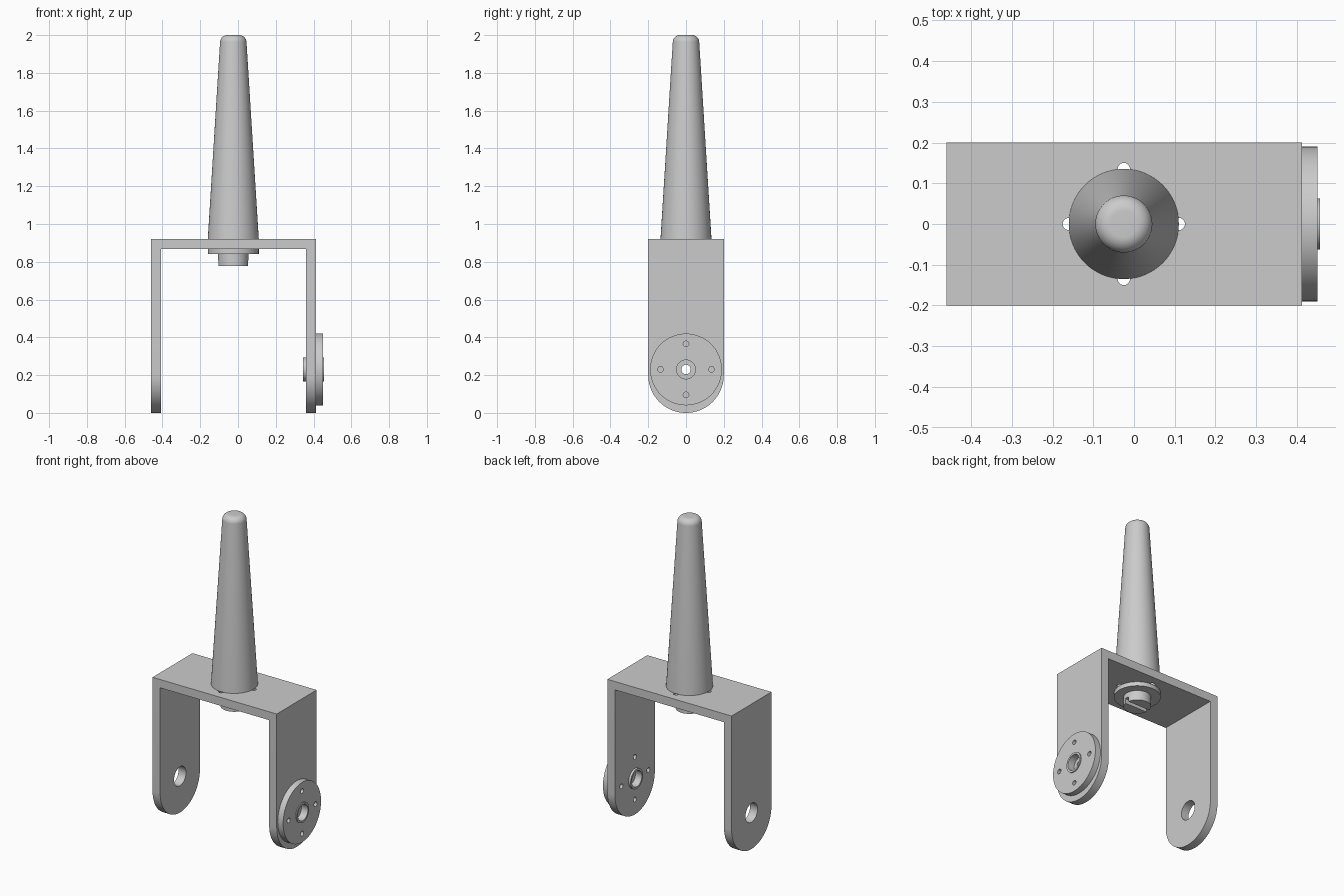
import bpy, bmesh
from math import pi, sin, cos, radians
from mathutils import Matrix, Vector

cube = bpy.data.objects.get("Cube")
if cube:
    bpy.data.objects.remove(cube, do_unlink=True)

metal = bpy.data.materials.new("light grey metal")
metal.use_nodes = True
GREY = (0.6, 0.6, 0.6, 1)
metal.diffuse_color = GREY
metal.node_tree.nodes["Principled BSDF"].inputs["Base Color"].default_value = GREY

TO_X = Matrix.Rotation(pi / 2, 4, "Y")   # turns the z axis onto x
CX = -0.025                              # handle axis
PIVOT_Z = 0.23                           # leg hole height
BOLT_R = 0.135                           # bolt circle


def finish(name, bm, matrix=Matrix()):
    bmesh.ops.remove_doubles(bm, verts=bm.verts, dist=1e-5)
    bmesh.ops.transform(bm, matrix=matrix, verts=bm.verts)
    bmesh.ops.recalc_face_normals(bm, faces=bm.faces)
    mesh = bpy.data.meshes.new(name)
    bm.to_mesh(mesh)
    bm.free()
    mesh.materials.append(metal)
    ob = bpy.data.objects.new(name, mesh)
    bpy.context.collection.objects.link(ob)
    return ob


def prism(name, points, step):
    """Extrude a closed outline along step."""
    bm = bmesh.new()
    face = bm.faces.new([bm.verts.new(p) for p in points])
    out = bmesh.ops.extrude_face_region(bm, geom=[face], use_keep_orig=True)
    moved = [g for g in out["geom"] if isinstance(g, bmesh.types.BMVert)]
    bmesh.ops.translate(bm, vec=Vector(step), verts=moved)
    return finish(name, bm)


def lathe(name, profile, matrix, closed=False, steps=64):
    """Turn a (radius, height) profile about z, then place it."""
    bm = bmesh.new()
    vs = [bm.verts.new((r, 0, h)) for r, h in profile]
    pairs = list(zip(vs, vs[1:])) + ([(vs[-1], vs[0])] if closed else [])
    edges = [bm.edges.new(p) for p in pairs]
    bmesh.ops.spin(bm, geom=vs + edges, axis=(0, 0, 1), cent=(0, 0, 0),
                   angle=2 * pi, steps=steps)
    return finish(name, bm, matrix)


def rod(name, r, a, b, matrix, steps=64):
    return lathe(name, [(0, a), (r, a), (r, b), (0, b)], matrix, steps=steps)


def cut(ob, cutters, operation="DIFFERENCE"):
    for c in cutters:
        mod = ob.modifiers.new("cut", "BOOLEAN")
        mod.operation, mod.solver, mod.object = operation, "EXACT", c
        with bpy.context.temp_override(object=ob, active_object=ob):
            bpy.ops.object.modifier_apply(modifier=mod.name)


def at_x(y, z):
    return Matrix.Translation((0, y, z)) @ TO_X


# U-shaped bracket: bent strip trimmed to round leg ends
x0, x1, top, t, w = -0.46, 0.412, 0.92, 0.053, 0.2
u_shape = [(x0, 0), (x0 + t, 0), (x0 + t, top - t), (x1 - t, top - t),
           (x1 - t, 0), (x1, 0), (x1, top), (x0, top)]
bracket = prism("bracket", [(x, -w - 0.1, z) for x, z in u_shape], (0, 2 * w + 0.2, 0))
arc = [(w * cos(a), w + w * sin(a)) for a in (pi + pi * i / 48 for i in range(49))]
outline = arc + [(w, 1.1), (-w, 1.1)]
trim = prism("trim", [(-0.7, y, z) for y, z in outline], (1.4, 0, 0))
cut(bracket, [trim], "INTERSECT")

# Round mounting disc on the left leg
disc = rod("mounting_disc", 0.19, x1, 0.45, at_x(0, PIVOT_Z))

# Hole cutters: pivot bore, disc bolt holes, handle bolt holes
bore = rod("bore_cutter", 0.06, -0.6, 0.6, at_x(0, PIVOT_Z))
ring = [(BOLT_R * cos(i * pi / 2), BOLT_R * sin(i * pi / 2)) for i in range(4)]
side_holes = [rod("side_hole_cutter", 0.015, 0.3, 0.6, at_x(a, PIVOT_Z + b), 24)
              for a, b in ring]
top_holes = [rod("top_hole_cutter", 0.015, 0.8, 1.0,
                 Matrix.Translation((CX + a, b, 0)), 24) for a, b in ring]
cut(bracket, [bore] + side_holes + top_holes)
cut(disc, [bore] + side_holes)

# Bushing through the disc and leg, with a thin inner web
hub = lathe("pivot_bushing",
            [(0.063, 0.345), (0.063, 0.456), (0.05, 0.456), (0.05, 0.41),
             (0.025, 0.41), (0.025, 0.39), (0.05, 0.39), (0.05, 0.345)],
            at_x(0, PIVOT_Z), closed=True)

# Tapered handle with rounded tip
tip = [(0.032 + 0.038 * cos(a), 1.962 + 0.038 * sin(a))
       for a in (radians(3 + 87 * i / 10) for i in range(11))]
axis = Matrix.Translation((CX, 0, 0))
handle = lathe("handle", [(0, top), (BOLT_R, top)] + tip + [(0, 2.0)], axis)

# Washer and slotted screw head under the bracket
washer = rod("washer", BOLT_R, 0.84, top - t, axis)
screw = rod("screw_head", 0.08, 0.778, 0.84, axis)
slot = prism("slot_cutter", [(CX - 0.2, y, z) for y, z in
             [(-0.013, 0.7), (0.013, 0.7), (0.013, 0.808), (-0.013, 0.808)]], (0.4, 0, 0))
cut(screw, [slot])

for helper in [trim, bore, slot] + side_holes + top_holes:
    bpy.data.objects.remove(helper, do_unlink=True)

# Smooth round walls, sharp rims
for ob in (bracket, disc, hub, handle, washer, screw):
    ob.data.shade_smooth()
    ob.data.set_sharp_from_angle(angle=radians(30))
